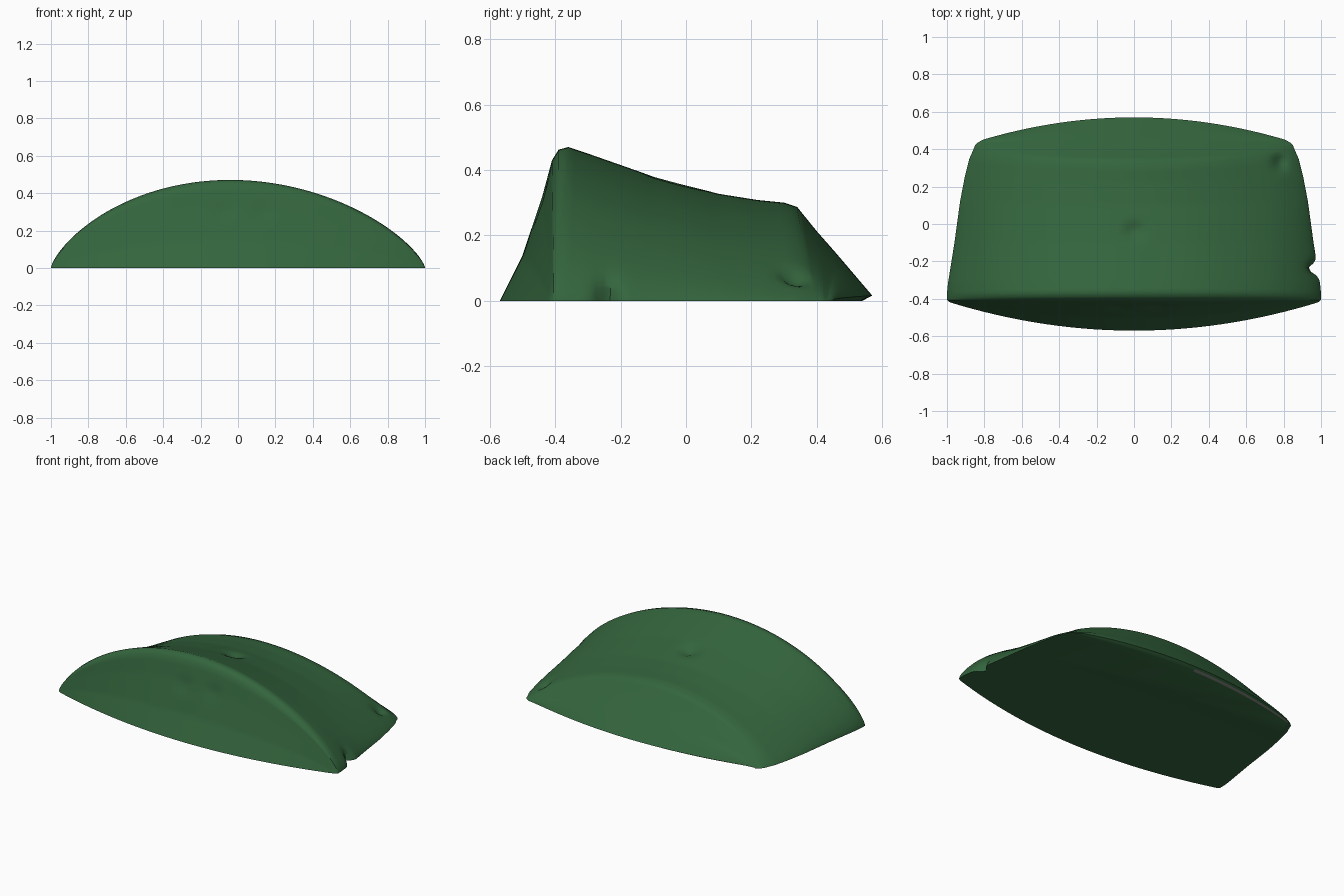
import bpy, bmesh, math
from mathutils import Vector

if "Cube" in bpy.data.objects:
    bpy.data.objects.remove(bpy.data.objects["Cube"])


def material(name, rgb):
    m = bpy.data.materials.new(name)
    m.use_nodes = True
    m.diffuse_color = (*rgb, 1)
    m.node_tree.nodes["Principled BSDF"].inputs["Base Color"].default_value = (*rgb, 1)
    m.node_tree.nodes["Principled BSDF"].inputs["Roughness"].default_value = 0.9
    return m


# Arch stations, front to back: centre y, end y, half width, height, arch power
STATIONS = [
    (-.57, -.42, .98, 0, .72),
    (-.50, -.415, .99, .14, .72),
    (-.44, -.41, .995, .32, .72),
    (-.41, -.405, 1, .43, .72),
    (-.39, -.39, 1, .462, .72),
    (-.36, -.37, 1, .47, .72),
    (-.30, -.32, .995, .45, .72),
    (-.10, -.10, .96, .38, .75),
    (.10, .12, .93, .327, .8),
    (.22, .25, .905, .308, .83),
    (.30, .35, .88, .3, .86),
    (.34, .39, .862, .287, .88),
    (.40, .42, .85, .213, .88),
    (.46, .435, .835, .145, .88),
    (.57, .45, .81, .016, .4),
    (.54, .435, .81, 0, .4),
]
COLUMNS = 96
STEP = .022


def resample(stations):
    """Insert evenly spaced rows between neighbouring stations."""
    rows = []
    for a, b in zip(stations, stations[1:]):
        n = max(1, round(math.hypot(b[0] - a[0], b[3] - a[3]) / STEP))
        for i in range(n):
            rows.append([p + (q - p) * i / n for p, q in zip(a, b)])
    return rows + [stations[-1]]


def falloff(p, x, y, r):
    return math.exp(-((p.x - x) ** 2 + (p.y - y) ** 2) / r ** 2)


def surface_point(row, s):
    yc, ye, width, height, power = row
    u = math.sin(s * math.pi / 2)
    arch = max(0, 1 - u * u) ** power * (1 - .06 * u)
    p = Vector((u * width, ye + (yc - ye) * (1 - u * u), height * arch))
    # Small dimples on the top and the back corner
    dent = .03 * falloff(p, 0, -.04, .045) + .03 * falloff(p, .78, .33, .035)
    if yc > -.36:
        p.z -= min(p.z * .8, dent)
    else:
        # Faint pits in the front face
        for x in (-.08, .13):
            p.y += .008 * math.exp(-((p.x - x) ** 2 + (p.z - .3) ** 2) / .002)
    # Nick in the left edge
    if p.x > .8:
        p.x -= .05 * math.exp(-((p.y + .24) / .03) ** 2 - (p.z / .06) ** 2)
    return p


bm = bmesh.new()
grid = [[bm.verts.new(surface_point(r, 2 * i / COLUMNS - 1)) for i in range(COLUMNS + 1)]
        for r in resample(STATIONS)]

# Curved shell
for low, high in zip(grid, grid[1:]):
    for i in range(COLUMNS):
        f = bm.faces.new((low[i], low[i + 1], high[i + 1], high[i]))
        # Bare strip under the back lip
        f.material_index = int(high is grid[-1] and i < COLUMNS * .5)

# Flat underside
right_side = [row[-1] for row in grid[1:-1]]
left_side = [row[0] for row in grid[1:-1]]
bm.faces.new(grid[0] + right_side + grid[-1][::-1] + left_side[::-1])
bmesh.ops.recalc_face_normals(bm, faces=bm.faces)

mesh = bpy.data.meshes.new("mound")
bm.to_mesh(mesh)
bm.free()
mesh.materials.append(material("moss green", (.034, .13, .047)))
mesh.materials.append(material("bare grey", (.2, .2, .19)))
mound = bpy.data.objects.new("mound", mesh)
bpy.context.collection.objects.link(mound)

bpy.ops.object.select_all(action="DESELECT")
mound.select_set(True)
bpy.context.view_layer.objects.active = mound
bpy.ops.object.shade_smooth_by_angle(angle=math.radians(50))
